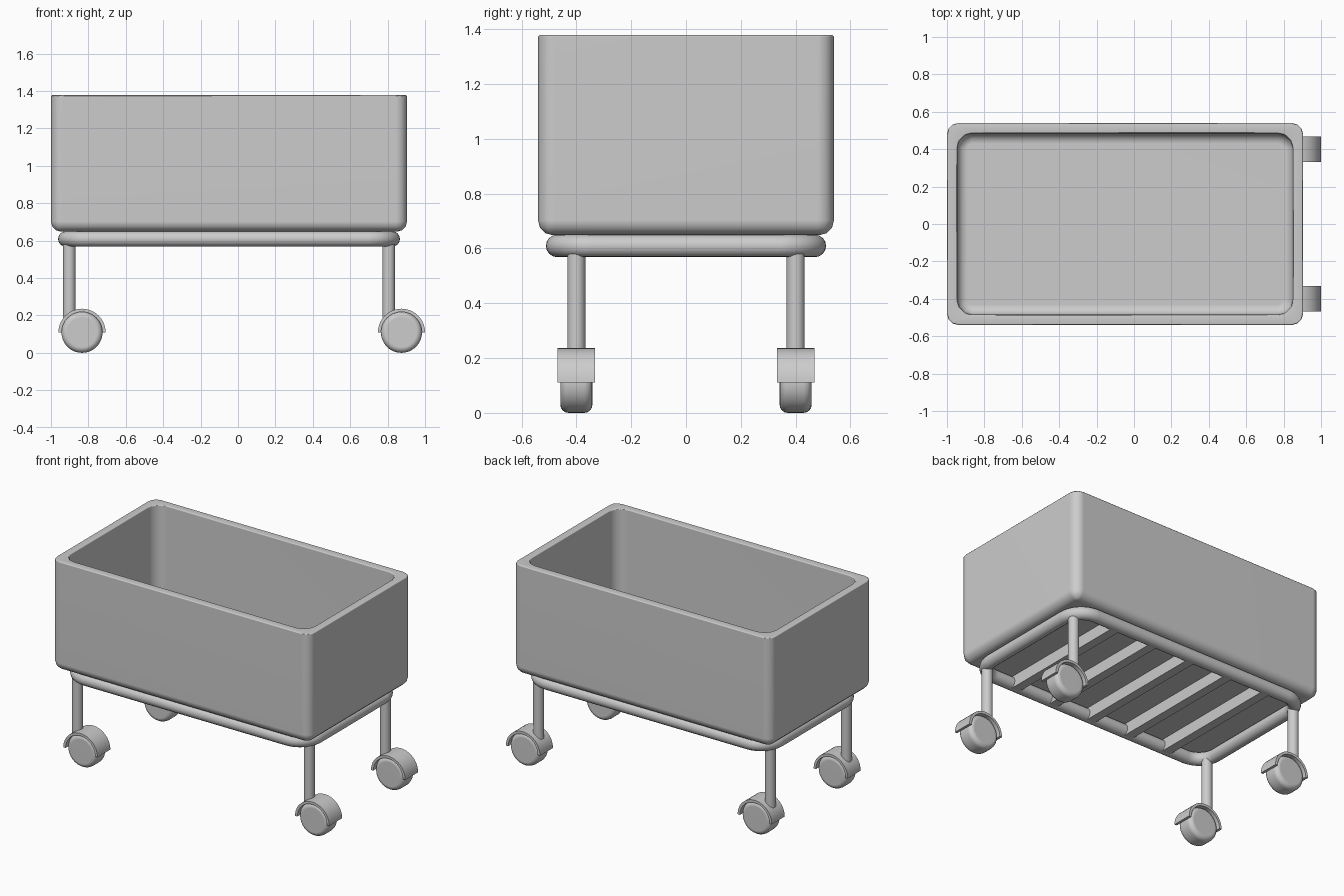
import bpy, bmesh
from math import sin, cos, pi, radians
from mathutils import Matrix

old = bpy.data.objects.get("Cube")
if old:
    bpy.data.objects.remove(old, do_unlink=True)

CX = -0.048    # middle of the tub; the casters trail towards +x
AXLE = 0.11    # height of the wheel centres

GREY = (0.604, 0.604, 0.604, 1)
grey = bpy.data.materials.new("light_grey")
grey.use_nodes = True
grey.diffuse_color = GREY
grey.node_tree.nodes["Principled BSDF"].inputs["Base Color"].default_value = GREY


def select_only(obj):
    bpy.ops.object.select_all(action='DESELECT')
    obj.select_set(True)
    bpy.context.view_layer.objects.active = obj


def finish(obj):
    """Grey, smooth shading with flat-looking large faces."""
    obj.data.materials.clear()
    obj.data.materials.append(grey)
    select_only(obj)
    bpy.ops.object.shade_smooth_by_angle(angle=radians(50))
    weighted = obj.modifiers.new("flat_large_faces", 'WEIGHTED_NORMAL')
    weighted.keep_sharp = True


def from_bmesh(name, bm):
    bmesh.ops.recalc_face_normals(bm, faces=bm.faces)
    mesh = bpy.data.meshes.new(name)
    bm.to_mesh(mesh)
    bm.free()
    obj = bpy.data.objects.new(name, mesh)
    bpy.context.collection.objects.link(obj)
    finish(obj)


def rounded_rect(hx, hy, r, z, steps):
    """Closed loop of points around a rounded rectangle."""
    points = []
    for k, (sx, sy) in enumerate([(1, 1), (-1, 1), (-1, -1), (1, -1)]):
        for i in range(steps + 1):
            a = (k + i / steps) * pi / 2
            points.append((CX + sx * (hx - r) + r * cos(a), sy * (hy - r) + r * sin(a), z))
    return points


def cylinder(bm, radius, depth, matrix, sides):
    bmesh.ops.create_cone(bm, cap_ends=True, segments=sides, radius1=radius,
                          radius2=radius, depth=depth, matrix=matrix)


# Tub: rounded rings stacked up the outside, over the rim and down the inside
def make_tub():
    hx, hy, wall, fillet, lip = 0.952, 0.54, 0.055, 0.055, 0.006
    bottom, top, floor = 0.648, 1.378, 0.705
    bends = [i * pi / 6 for i in range(4)]
    rings = [(fillet * (1 - sin(a)), bottom + fillet * (1 - cos(a)), 0.06) for a in bends]
    rings += [(0, top - lip, 0.06), (lip, top, 0.06)]
    rings += [(wall - lip, top, 0.135), (wall, top - lip, 0.135)]
    rings += [(wall + fillet * (1 - cos(a)), floor + fillet * (1 - sin(a)), 0.135)
              for a in bends]
    bm = bmesh.new()
    loops = [[bm.verts.new(p) for p in rounded_rect(hx - d, hy - d, r - d, z, 3)]
             for d, z, r in rings]
    for low, high in zip(loops, loops[1:]):
        n = len(low)
        for i in range(n):
            j = (i + 1) % n
            bm.faces.new((low[i], low[j], high[j], high[i]))
    bm.faces.new(loops[0])
    bm.faces.new(loops[-1])
    from_bmesh("tub", bm)


# Frame: round tube bent into a rounded rectangle
def make_frame():
    points = rounded_rect(0.873, 0.47, 0.13, 0.609, 10)
    curve = bpy.data.curves.new("frame_tube", 'CURVE')
    curve.dimensions = '3D'
    curve.bevel_depth = 0.041
    curve.bevel_resolution = 6
    spline = curve.splines.new('POLY')
    spline.points.add(len(points) - 1)
    for point, co in zip(spline.points, points):
        point.co = (*co, 1)
    spline.use_cyclic_u = True
    obj = bpy.data.objects.new("frame_tube", curve)
    bpy.context.collection.objects.link(obj)
    select_only(obj)
    bpy.ops.object.convert(target='MESH')
    finish(bpy.context.view_layer.objects.active)


# Slats: square bars across the frame
def make_slat(name, x):
    bm = bmesh.new()
    bmesh.ops.create_cube(bm, size=1, matrix=Matrix.Translation((x, 0, 0.609))
                          @ Matrix.Diagonal((0.06, 0.92, 0.078, 1)))
    from_bmesh(name, bm)


def make_leg(name, x, y):
    bm = bmesh.new()
    cylinder(bm, 0.033, 0.41, Matrix.Translation((x, y, 0.395)), 24)
    from_bmesh(name, bm)


# Wheel: cylinder lying along y with rounded shoulders
def make_wheel(name, x, y):
    bm = bmesh.new()
    cylinder(bm, AXLE, 0.117,
             Matrix.Translation((x, y, AXLE)) @ Matrix.Rotation(pi / 2, 4, 'X'), 32)
    shoulders = [e for e in bm.edges if abs(e.verts[0].co.y - e.verts[1].co.y) < 0.001]
    bmesh.ops.bevel(bm, geom=shoulders, offset=0.03, segments=4, profile=0.5, affect='EDGES')
    from_bmesh(name, bm)


# Hood: half ring over the wheel
def make_hood(name, x, y):
    bm = bmesh.new()
    arc = [i * pi / 20 for i in range(21)]
    outline = [(0.126, a) for a in arc] + [(0.109, a) for a in reversed(arc)]
    sides = [[bm.verts.new((x + r * cos(a), y + s * 0.068, AXLE + r * sin(a)))
              for r, a in outline] for s in (-1, 1)]
    n = len(outline)
    for i in range(n):
        j = (i + 1) % n
        bm.faces.new((sides[0][i], sides[0][j], sides[1][j], sides[1][i]))
    for side in sides:
        for i in range(n // 2 - 1):
            bm.faces.new((side[i], side[i + 1], side[n - 2 - i], side[n - 1 - i]))
    from_bmesh(name, bm)


make_tub()
make_frame()
for i in range(5):
    make_slat(f"slat_{i + 1}", CX + (i - 2) * 0.292)
for end, sx in (("left", 1), ("right", -1)):
    for face, sy in (("front", -1), ("back", 1)):
        leg_x, y = CX + sx * 0.854, sy * 0.4
        make_leg(f"{face}_{end}_leg", leg_x, y)
        make_wheel(f"{face}_{end}_wheel", leg_x + 0.068, y)
        make_hood(f"{face}_{end}_wheel_hood", leg_x + 0.068, y)
